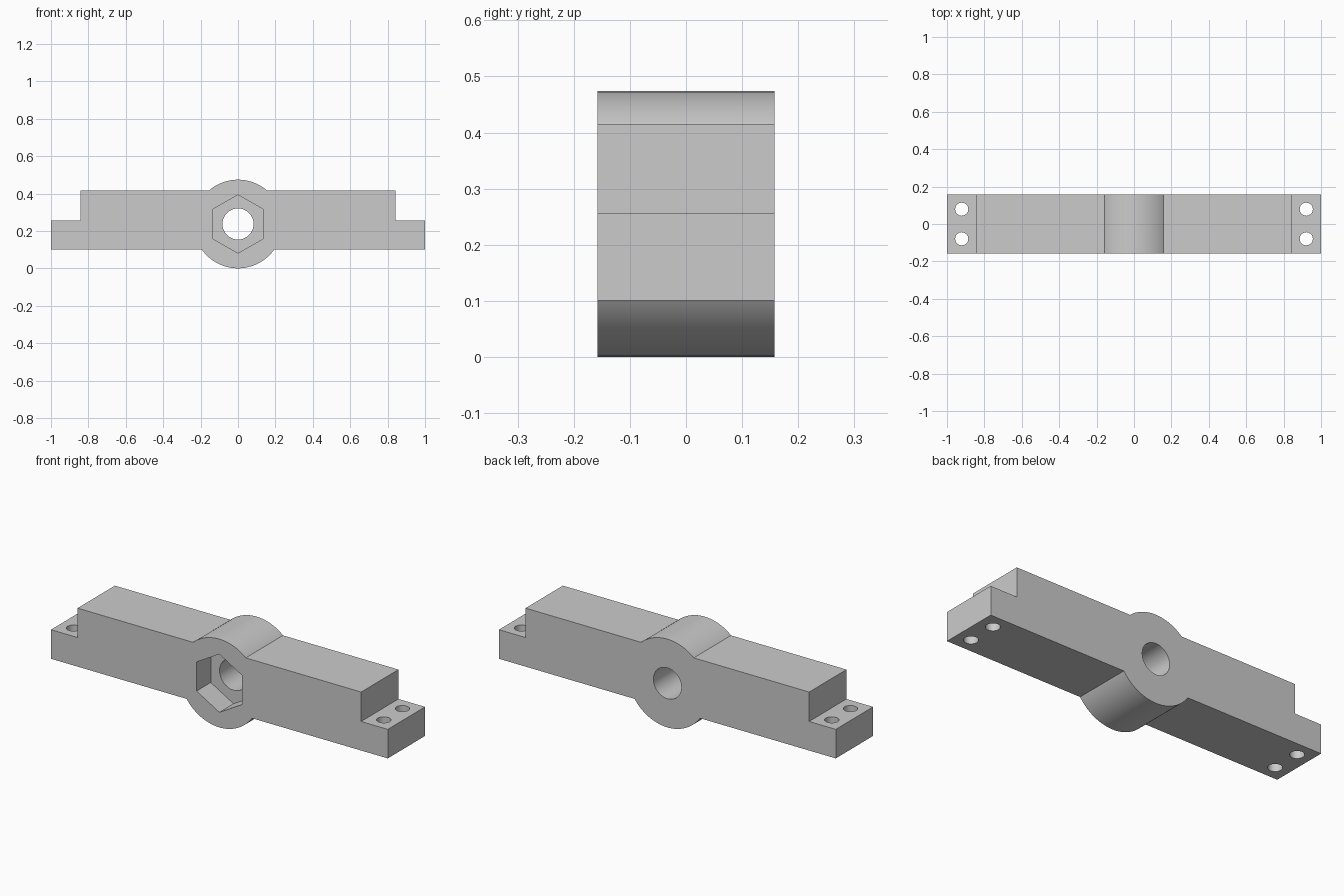
import bpy, math
from math import radians

cube = bpy.data.objects.get("Cube")
if cube:
    bpy.data.objects.remove(cube, do_unlink=True)

HALF_DEPTH = 0.158
HUB_Z = 0.237

grey = bpy.data.materials.new("plain grey")
grey.use_nodes = True
colour = (0.6, 0.6, 0.6, 1)
grey.diffuse_color = colour
grey.node_tree.nodes["Principled BSDF"].inputs["Base Color"].default_value = colour


def cylinder(name, radius, length, loc, sides=64, along_y=False):
    rot = (radians(90), 0, 0) if along_y else (0, 0, 0)
    bpy.ops.mesh.primitive_cylinder_add(vertices=sides, radius=radius, depth=length,
                                        location=loc, rotation=rot)
    ob = bpy.context.object
    ob.name = name
    bpy.ops.object.transform_apply(location=True, rotation=True, scale=True)
    ob.data.materials.append(grey)
    return ob


def combine(body, other, operation):
    mod = body.modifiers.new(other.name, 'BOOLEAN')
    mod.operation = operation
    mod.solver = 'EXACT'
    mod.object = other
    bpy.context.view_layer.objects.active = body
    bpy.ops.object.modifier_apply(modifier=mod.name)
    bpy.data.objects.remove(other, do_unlink=True)


# Bar with stepped ends, extruded from its front outline
half = [(1, 0.101), (1, 0.257), (0.842, 0.257), (0.842, 0.415)]
outline = half + [(-x, z) for x, z in reversed(half)]
n = len(outline)
verts = [(x, y, z) for y in (-HALF_DEPTH, HALF_DEPTH) for x, z in outline]
faces = [tuple(range(n)), tuple(reversed(range(n, 2 * n)))]
faces += [(i, i + n, (i + 1) % n + n, (i + 1) % n) for i in range(n)]
mesh = bpy.data.meshes.new("pivot_bar")
mesh.from_pydata(verts, [], faces)
mesh.materials.append(grey)
bar = bpy.data.objects.new("pivot_bar", mesh)
bpy.context.collection.objects.link(bar)

# Round hub through the middle
combine(bar, cylinder("hub", HUB_Z, 2 * HALF_DEPTH, (0, 0, HUB_Z), 96, True), 'UNION')

# Axle hole, and hexagonal nut pocket sunk in the front
combine(bar, cylinder("axle_hole", 0.083, 1, (0, 0, HUB_Z), 64, True), 'DIFFERENCE')
pocket_depth = 0.12
pocket = cylinder("nut_pocket", 0.156, 2 * pocket_depth, (0, -HALF_DEPTH, HUB_Z), 6, True)
combine(bar, pocket, 'DIFFERENCE')

# Paired screw holes at both ends
for x in (-0.921, 0.921):
    for y in (-0.079, 0.079):
        combine(bar, cylinder("screw_hole", 0.035, 1, (x, y, 0.2), 40), 'DIFFERENCE')

# Smooth curved walls, sharp edges elsewhere
bpy.ops.object.select_all(action='DESELECT')
bar.select_set(True)
bpy.context.view_layer.objects.active = bar
bpy.ops.object.shade_smooth_by_angle(angle=radians(25))
